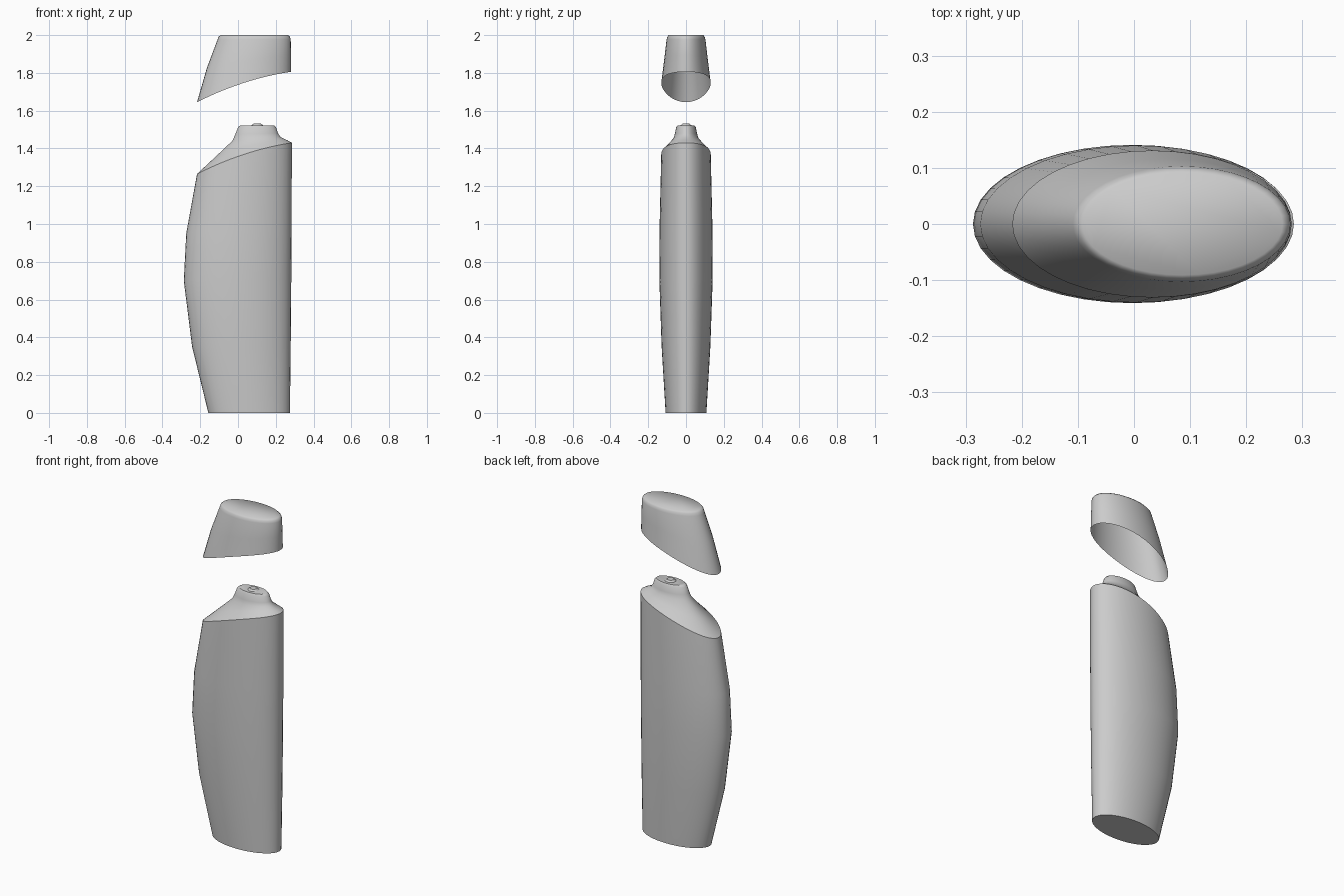
import bpy, bmesh
from math import cos, sin, pi

if "Cube" in bpy.data.objects:
    bpy.data.objects.remove(bpy.data.objects["Cube"])

SEG = 40


def ring(bm, xl, zl, xr, zr, hy, bulge=0.0):
    """Elliptical ring from its left end (xl, zl) to its right end (xr, zr)."""
    verts = []
    for i in range(SEG):
        a = 2 * pi * i / SEG
        t = (cos(a) + 1) / 2
        z = zl + (zr - zl) * t + bulge * 4 * t * (1 - t)
        verts.append(bm.verts.new((xl + (xr - xl) * t, hy * sin(a), z)))
    return verts


def loft(name, sections, cap_bottom=False, cap_top=False, angle=0.6):
    bm = bmesh.new()
    rings = [ring(bm, *s) for s in sections]
    for lo, hi in zip(rings, rings[1:]):
        for i in range(SEG):
            j = (i + 1) % SEG
            bm.faces.new((lo[i], lo[j], hi[j], hi[i]))
    if cap_bottom:
        bm.faces.new(rings[0][::-1])
    if cap_top:
        bm.faces.new(rings[-1])
    mesh = bpy.data.meshes.new(name)
    bm.to_mesh(mesh)
    bm.free()
    ob = bpy.data.objects.new(name, mesh)
    bpy.context.collection.objects.link(ob)
    bpy.ops.object.select_all(action='DESELECT')
    ob.select_set(True)
    bpy.context.view_layer.objects.active = ob
    bpy.ops.object.shade_smooth_by_angle(angle=angle)
    return ob


# slanted, slightly arched rim shared by body and shoulder
rim = (-0.217, 1.265, 0.285, 1.43, 0.131, 0.022)

# bottle body: left side bellied, right side nearly straight
loft("bottle_body", [
    (-0.157, 0.0, 0.275, 0.0, 0.108),
    (-0.243, 0.35, 0.279, 0.35, 0.129),
    (-0.287, 0.70, 0.282, 0.70, 0.141),
    (-0.274, 0.95, 0.284, 1.0, 0.140, 0.006),
    rim], cap_bottom=True)

# shoulder sweeping up to the neck
loft("shoulder_and_neck", [
    rim,
    (-0.12, 1.355, 0.262, 1.443, 0.093, 0.018),
    (-0.03, 1.44, 0.225, 1.46, 0.066, 0.005),
    (-0.014, 1.475, 0.212, 1.48, 0.059),
    (0.0, 1.512, 0.201, 1.512, 0.052),
    (0.012, 1.522, 0.19, 1.522, 0.045)], cap_top=True, angle=0.8)

# small outlet on the neck
loft("outlet", [
    (0.07, 1.521, 0.134, 1.521, 0.03),
    (0.082, 1.531, 0.122, 1.531, 0.019)], cap_top=True)

# raised hollow cap, open underneath
loft("cap", [
    (-0.217, 1.645, 0.281, 1.806, 0.131, 0.022),
    (-0.165, 1.825, 0.281, 1.895, 0.116, 0.006),
    (-0.109, 1.975, 0.279, 1.978, 0.103),
    (-0.103, 1.991, 0.275, 1.991, 0.099),
    (-0.092, 2.0, 0.265, 2.0, 0.091)], cap_top=True, angle=0.9)
